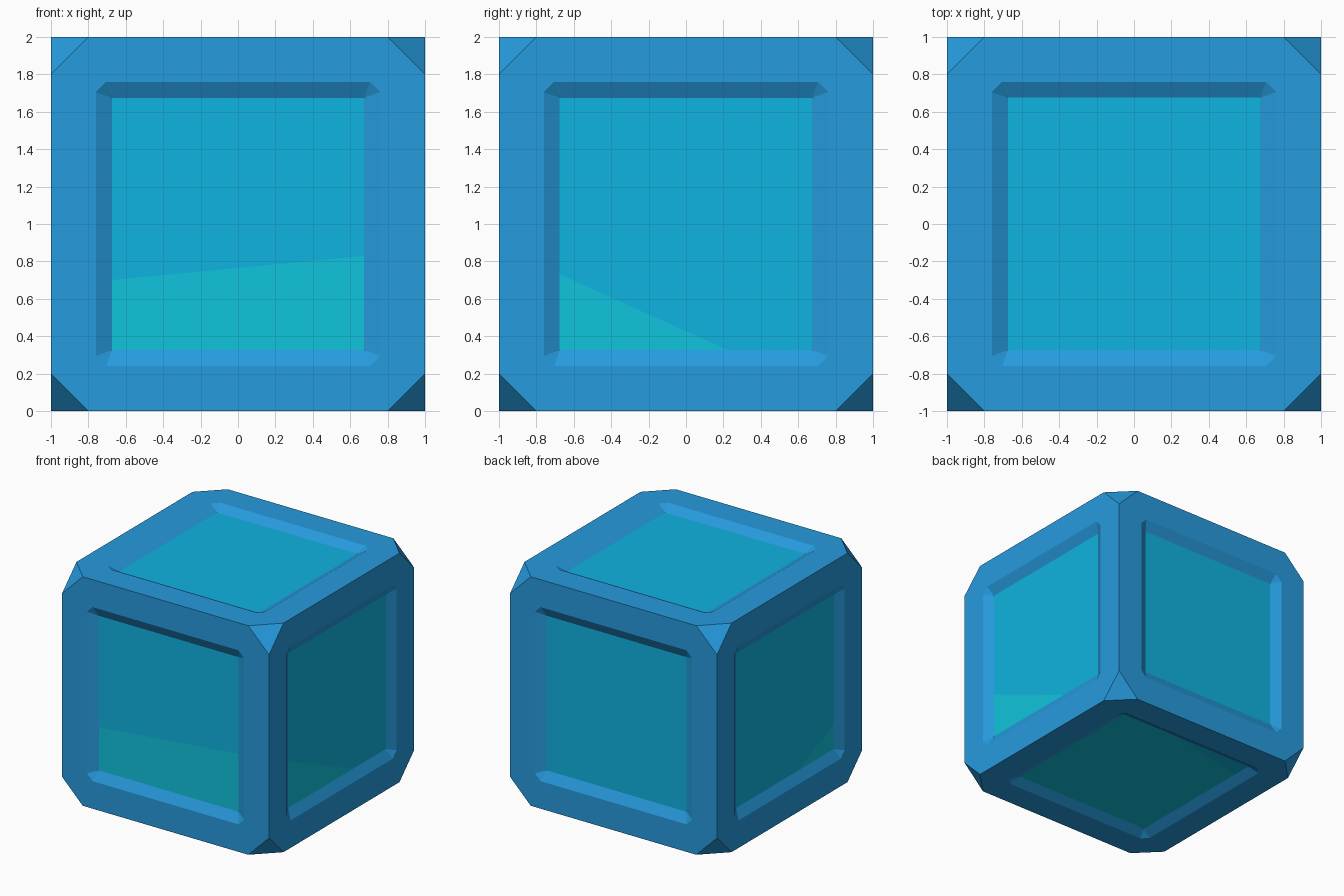
import bpy, bmesh
from math import pi
from mathutils import Matrix, Vector

if "Cube" in bpy.data.objects:
    bpy.data.objects.remove(bpy.data.objects["Cube"])

DEPTH = 0.045   # recess depth of the panes


def material(name, hex_code):
    def lin(c):
        return c / 12.92 if c <= 0.04045 else ((c + 0.055) / 1.055) ** 2.4
    m = bpy.data.materials.new(name)
    m.diffuse_color = [lin(int(hex_code[i:i + 2], 16) / 255) for i in (0, 2, 4)] + [1]
    m.use_nodes = True
    m.node_tree.nodes["Principled BSDF"].inputs["Base Color"].default_value = m.diffuse_color
    return m


def finish(bm, name, mats):
    me = bpy.data.meshes.new(name)
    bm.to_mesh(me)
    bm.free()
    for m in mats:
        me.materials.append(m)
    ob = bpy.data.objects.new(name, me)
    bpy.context.collection.objects.link(ob)
    return ob


def ring(bm, mat, half, cut, inset):
    """Square with cut corners, drawn on the front side and turned by mat."""
    h, k = half, half - cut
    pts = [(-k, -h), (k, -h), (h, -k), (h, k), (k, h), (-k, h), (-h, k), (-h, -k)]
    return [bm.verts.new(mat @ Vector((x, -1 + inset, z))) for x, z in pts]


# The six sides of the cube, as turns of the front side
lift = Matrix.Translation((0, 0, 1))
sides = [lift @ Matrix.Rotation(i * pi / 2, 4, 'Z') for i in range(4)]
sides += [lift @ Matrix.Rotation(s * pi / 2, 4, 'X') for s in (-1, 1)]

# Frame: cube with cut corners and a sloped recess on each side
bm = bmesh.new()
for mat in sides:
    rings = [ring(bm, mat, 1, 0.2, 0),
             ring(bm, mat, 0.76, 0.055, 0),
             ring(bm, mat, 0.675, 0, DEPTH)]
    for a, b in zip(rings, rings[1:]):
        for i in range(8):
            j = (i + 1) % 8
            bm.faces.new((a[i], a[j], b[j], b[i]))
bmesh.ops.remove_doubles(bm, verts=bm.verts, dist=0.0005)
# Close the eight corner triangles
open_edges = [e for e in bm.edges if e.is_boundary
              and all(max(abs(v.co.x), abs(v.co.y), abs(v.co.z - 1)) > 0.99 for v in e.verts)]
bmesh.ops.holes_fill(bm, edges=open_edges, sides=3)
bmesh.ops.recalc_face_normals(bm, faces=bm.faces)
finish(bm, "frame", [material("frame blue", "269BDE")])

# Panes: flat squares, split by a tilted liquid level
bm = bmesh.new()
for mat in sides:
    r = ring(bm, mat, 0.675, 0, DEPTH)
    bm.faces.new((r[0], r[2], r[4], r[6]))
bmesh.ops.delete(bm, geom=[v for v in bm.verts if not v.link_faces], context='VERTS')
level_co = Vector((0, -0.955, 0.765))
level_no = Vector((-0.096, 0.45, 1)).normalized()
bmesh.ops.bisect_plane(bm, geom=bm.verts[:] + bm.edges[:] + bm.faces[:],
                       plane_co=level_co, plane_no=level_no)
for f in bm.faces:
    f.material_index = int((f.calc_center_median() - level_co).dot(level_no) < 0)
finish(bm, "panes", [material("pane cyan", "0FB3E0"), material("liquid teal", "10C4DC")])
